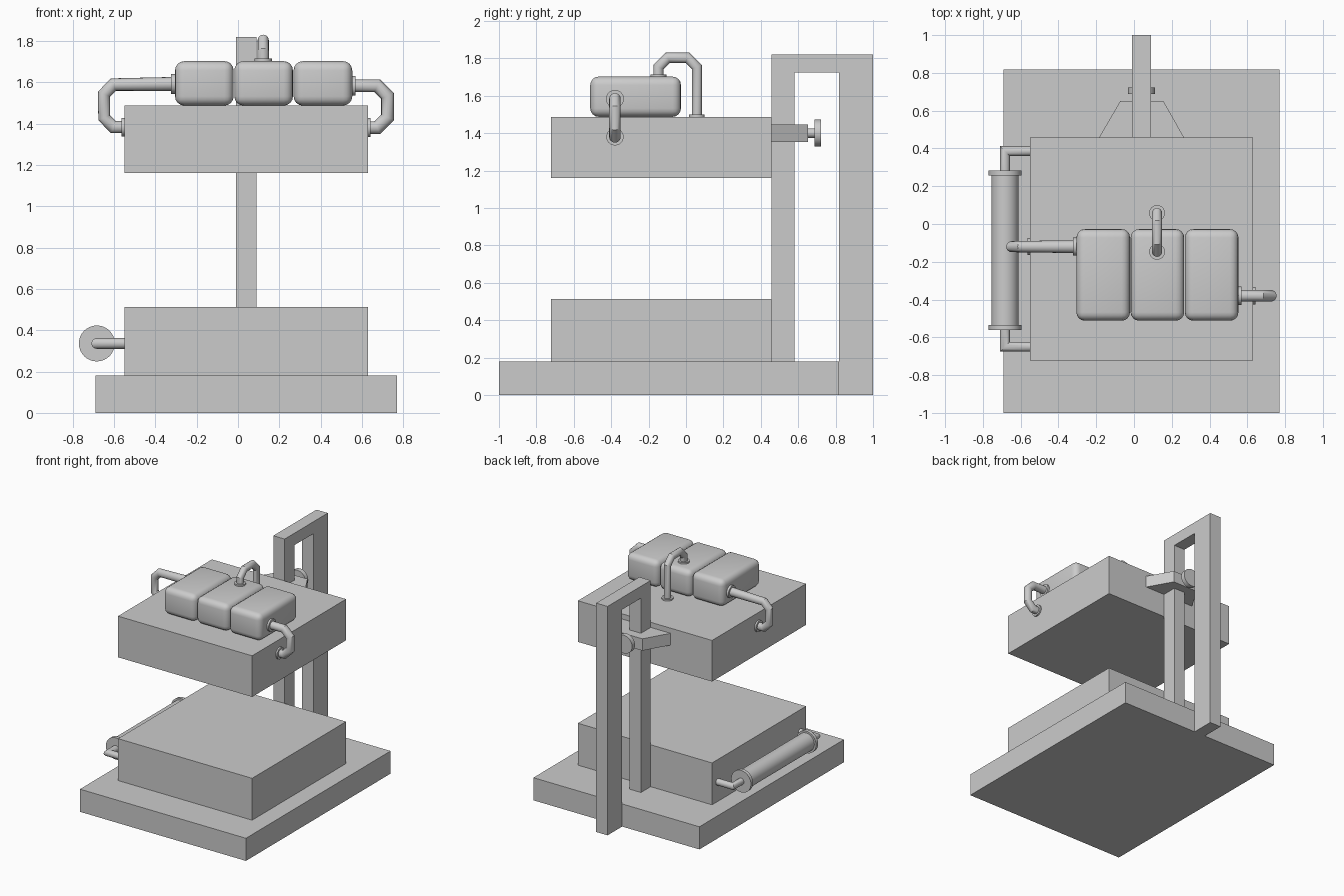
import bpy, bmesh, math
from mathutils import Vector

if "Cube" in bpy.data.objects:
    bpy.data.objects.remove(bpy.data.objects["Cube"])


def make(name, bm, smooth=False):
    bmesh.ops.recalc_face_normals(bm, faces=bm.faces)
    me = bpy.data.meshes.new(name)
    bm.to_mesh(me)
    bm.free()
    ob = bpy.data.objects.new(name, me)
    bpy.context.collection.objects.link(ob)
    if smooth:
        bpy.ops.object.select_all(action='DESELECT')
        ob.select_set(True)
        bpy.context.view_layer.objects.active = ob
        bpy.ops.object.shade_smooth_by_angle(angle=math.radians(35))
    return ob


def prism(name, pts, depth):
    """Extrude a closed planar outline along the depth vector."""
    bm = bmesh.new()
    face = bm.faces.new([bm.verts.new(p) for p in pts])
    new = bmesh.ops.extrude_face_region(bm, geom=[face])['geom']
    bmesh.ops.translate(bm, vec=depth, verts=[v for v in new if isinstance(v, bmesh.types.BMVert)])
    # extrusion keeps the starting face, closing the solid
    return make(name, bm)


def box(name, x0, x1, y0, y1, z0, z1, bevel=0):
    bm = bmesh.new()
    bmesh.ops.create_cube(bm, size=1)
    for v in bm.verts:
        v.co = ((x0 + x1) / 2 + v.co.x * (x1 - x0),
                (y0 + y1) / 2 + v.co.y * (y1 - y0),
                (z0 + z1) / 2 + v.co.z * (z1 - z0))
    if bevel:
        bmesh.ops.bevel(bm, geom=bm.edges[:], offset=bevel, segments=4,
                        profile=0.5, affect='EDGES')
    return make(name, bm, bool(bevel))


def tube(name, pts, radii, normal, sides=16):
    """Mitred round tube along a planar path; one radius or one per point."""
    pts = [Vector(p) for p in pts]
    n = Vector(normal)
    if not isinstance(radii, (list, tuple)):
        radii = [radii] * len(pts)
    bm = bmesh.new()
    rings = []
    for i, p in enumerate(pts):
        d0 = (p - pts[i - 1]).normalized() if i else (pts[1] - p).normalized()
        d1 = (pts[i + 1] - p).normalized() if i < len(pts) - 1 else d0
        t = (d0 + d1).normalized()
        side = n.cross(t) / t.dot(d0)
        rings.append([bm.verts.new(p + radii[i] * (side * math.cos(a) + n * math.sin(a)))
                      for a in (2 * math.pi * k / sides for k in range(sides))])
    for a, b in zip(rings, rings[1:]):
        for k in range(sides):
            j = (k + 1) % sides
            bm.faces.new((a[k], a[j], b[j], b[k]))
    bm.faces.new(rings[0])
    bm.faces.new(rings[-1])
    return make(name, bm, True)


def chamfer(pts, c):
    """Cut each inner corner of a path with a short diagonal."""
    pts = [Vector(p) for p in pts]
    out = [pts[0]]
    for a, p, b in zip(pts, pts[1:], pts[2:]):
        out += [p + (a - p).normalized() * c, p + (b - p).normalized() * c]
    return out + [pts[-1]]


# Base and the two blocks
box("base_plate", -0.69, 0.77, -1, 0.817, 0, 0.18)
box("lower_block", -0.55, 0.63, -0.722, 0.458, 0.18, 0.513)
box("upper_block", -0.55, 0.63, -0.722, 0.458, 1.16, 1.487)

# Rear guide frame: an inverted U with a longer outer leg
frame = [(0.458, 0.18), (0.458, 1.82), (1, 1.82), (1, 0), (0.817, 0),
         (0.817, 1.725), (0.58, 1.725), (0.58, 0.18)]
prism("guide_frame", [(-0.01, y, z) for y, z in frame], (0.1, 0, 0))

# Tapered clamp bracket and its knob
bracket = [(-0.185, 0.458), (0.265, 0.458), (0.155, 0.652), (-0.072, 0.652)]
prism("clamp_bracket", [(x, y, 1.352) for x, y in bracket], (0, 0, 0.094))
tube("knob_shaft", [(0.04, 0.645, 1.4), (0.04, 0.69, 1.4)], 0.025, (0, 0, 1))
tube("knob_disc", [(0.04, 0.687, 1.4), (0.04, 0.723, 1.4)], 0.072, (0, 0, 1), 32)

# Three rounded tanks
for i, x in enumerate((-0.305, -0.018, 0.269)):
    box(f"tank_{i + 1}", x, x + 0.284, -0.512, -0.027, 1.487, 1.702, 0.045)

# Pipes from the tanks to the upper block, with end collars
zx, zy = (0, 1, 0), (1, 0, 0)
tube("left_pipe", chamfer([(-0.29, -0.12, 1.592), (-0.648, -0.12, 1.588),
                           (-0.648, -0.12, 1.383), (-0.54, -0.12, 1.383)], 0.045),
     [0.034, 0.03, 0.029, 0.028, 0.029, 0.03], zx)
tube("right_pipe", chamfer([(0.54, -0.38, 1.583), (0.724, -0.38, 1.583),
                            (0.724, -0.38, 1.38), (0.62, -0.38, 1.38)], 0.05), 0.031, zx)
tube("top_pipe", chamfer([(0.122, -0.147, 1.69), (0.122, -0.147, 1.803),
                          (0.122, 0.058, 1.803), (0.122, 0.058, 1.48)], 0.05), 0.027, zy)
for name, p, d, r in (("left_tank", (-0.303, -0.12, 1.592), (-0.02, 0, 0), 0.048),
                      ("left_block", (-0.548, -0.12, 1.383), (-0.015, 0, 0), 0.045),
                      ("right_tank", (0.55, -0.38, 1.583), (0.018, 0, 0), 0.048),
                      ("right_block", (0.628, -0.38, 1.38), (0.014, 0, 0), 0.046),
                      ("top_tank", (0.122, -0.147, 1.698), (0, 0, 0.016), 0.042),
                      ("top_block", (0.122, 0.058, 1.485), (0, 0, 0.014), 0.042)):
    tube(name + "_collar", [p, Vector(p) + Vector(d)], r, zx, 24)

# Side roller handle with end rims and bent arms
rx, rz = -0.683, 0.336
tube("handle_roller", [(rx, -0.54, rz), (rx, 0.27, rz)], 0.072, (0, 0, 1), 32)
for name, y0, y1, ye in (("rear", 0.257, 0.284, 0.386), ("front", -0.534, -0.561, -0.65)):
    tube(f"handle_{name}_rim", [(rx, y0, rz), (rx, y1, rz)], 0.087, (0, 0, 1), 32)
    tube(f"handle_{name}_arm", [(rx, y0, rz), (rx, ye, rz), (-0.545, ye, rz)], 0.026, (0, 0, 1))
